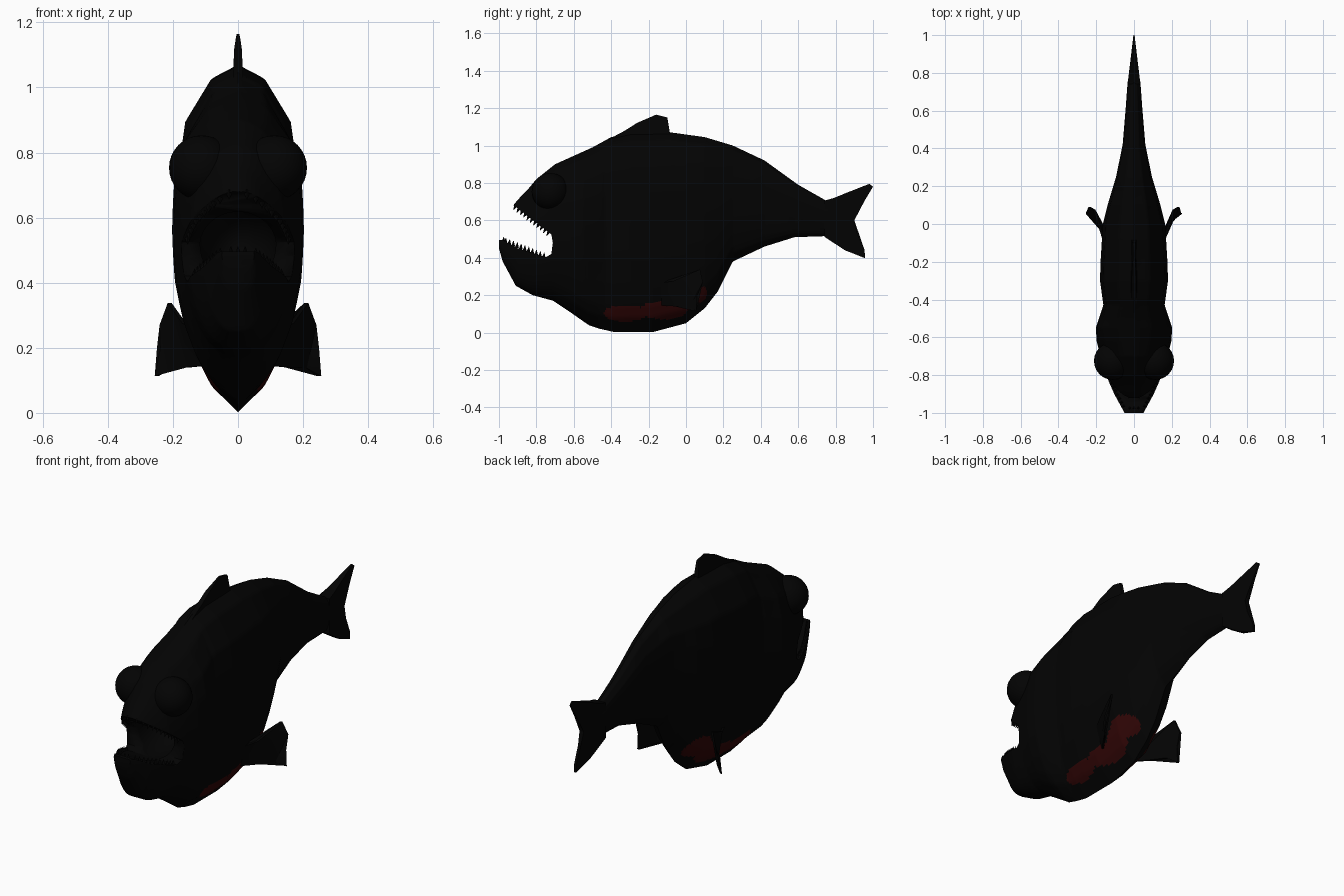
import bpy, bmesh, math
from mathutils import Vector, Matrix

if "Cube" in bpy.data.objects:
    bpy.data.objects.remove(bpy.data.objects["Cube"])


def material(name, rgb):
    m = bpy.data.materials.new(name)
    m.diffuse_color = (*rgb, 1)
    m.use_nodes = True
    m.node_tree.nodes["Principled BSDF"].inputs["Base Color"].default_value = m.diffuse_color
    return m


BLACK = material("charcoal_black", (0.0009, 0.0009, 0.0009))
RED = material("dark_red", (0.028, 0.0015, 0.0015))

# Body profiles along y: top height, bottom height, half width
TOP = [(-1, .52), (-.96, .6), (-.92, .685), (-.89, .72), (-.85, .76), (-.8, .82), (-.7, .9),
       (-.6, .945), (-.5, .99), (-.4, 1.045), (-.3, 1.065), (-.08, 1.07), (.1, 1.045),
       (.25, 1), (.42, .92), (.6, .79), (.75, .705), (.8, .7)]
BOTTOM = [(-1, .45), (-.98, .38), (-.91, .25), (-.82, .2), (-.71, .17), (-.62, .11), (-.52, .04),
          (-.46, .02), (-.38, .002), (-.18, .002), (0, .05), (.1, .13), (.17, .22), (.25, .38),
          (.42, .46), (.58, .51), (.73, .515), (.8, .52)]
WIDTH = [(-1, .05), (-.9, .105), (-.8, .152), (-.7, .178), (-.62, .198), (-.55, .203), (-.43, .162),
         (-.3, .18), (-.2, .177), (0, .165), (.1, .14), (.25, .095), (.42, .06), (.6, .045),
         (.75, .034), (.8, .024)]
# Keeled cross-section: half-width factor by relative height
KEEL = [(0, 0), (.075, .45), (.13, .62), (.24, .81), (.38, .95), (.55, 1), (.72, 1),
        (.84, .9), (.96, .47), (1, 0)]


def lerp(table, v):
    if v <= table[0][0]:
        return table[0][1]
    for (a, p), (b, q) in zip(table, table[1:]):
        if v <= b:
            return p + (q - p) * (v - a) / (b - a)
    return table[-1][1]


def half_width(y, z):
    lo, hi = lerp(BOTTOM, y), lerp(TOP, y)
    t = min(max((z - lo) / (hi - lo), 0), 1)
    power = lerp([(-.85, .36), (-.65, .5)], y) if t < .5 else .5  # boxier chin
    rounded = (4 * t * (1 - t)) ** power
    k = min(max((-.45 - y) / .3, 0), 1)  # rounder towards the head
    return lerp(WIDTH, y) * (k * rounded + (1 - k) * lerp(KEEL, t))


def make(name, bm, angle=40):
    bmesh.ops.recalc_face_normals(bm, faces=bm.faces[:])
    me = bpy.data.meshes.new(name)
    bm.to_mesh(me)
    bm.free()
    ob = bpy.data.objects.new(name, me)
    bpy.context.collection.objects.link(ob)
    me.materials.append(BLACK)
    bpy.ops.object.select_all(action='DESELECT')
    ob.select_set(True)
    bpy.context.view_layer.objects.active = ob
    bpy.ops.object.shade_smooth_by_angle(angle=math.radians(angle))
    return ob


def plate(name, pts, thick):
    """Thin fin from a (y, z) outline; thick(y, z) gives its half thickness."""
    bm = bmesh.new()
    a = [bm.verts.new((thick(y, z), y, z)) for y, z in pts]
    b = [bm.verts.new((-thick(y, z), y, z)) for y, z in pts]
    faces = [bm.faces.new(a), bm.faces.new(b[::-1])]
    for i in range(len(pts)):
        j = (i + 1) % len(pts)
        bm.faces.new((a[i], b[i], b[j], a[j]))
    bmesh.ops.triangulate(bm, faces=faces, ngon_method='EAR_CLIP')
    return make(name, bm)


# Body loft
ROWS, STEPS = 270, 76
bm = bmesh.new()
rings = []
for r in range(ROWS + 1):
    y = -1 + 1.8 * r / ROWS
    lo, hi = lerp(BOTTOM, y), lerp(TOP, y)
    zs = [lo + (hi - lo) * (1 - math.cos(math.pi * k / STEPS)) / 2 for k in range(STEPS + 1)]
    right = [(half_width(y, z), y, z) for z in zs[1:-1]]
    left = [(-x, yy, z) for x, yy, z in reversed(right)]
    ring = [(0, y, lo)] + right + [(0, y, hi)] + left
    rings.append([bm.verts.new(p) for p in ring])
n = len(rings[0])
for p, q in zip(rings, rings[1:]):
    for i in range(n):
        j = (i + 1) % n
        bm.faces.new((p[i], p[j], q[j], q[i]))
bm.faces.new(rings[0][::-1])
bm.faces.new(rings[-1])
body = make("body", bm)


def carve(cutter):
    cutter.hide_render = True
    mod = body.modifiers.new("mouth_cut", 'BOOLEAN')
    mod.operation, mod.solver, mod.object = 'DIFFERENCE', 'EXACT', cutter
    bpy.context.view_layer.objects.active = body
    bpy.ops.object.modifier_apply(modifier=mod.name)
    bpy.data.objects.remove(cutter)


# Open mouth: wedge through the jaws, then a hollow inside
carve(plate("mouth_wedge", [(-.712, .48), (-.72, .42), (-.75, .403), (-.9, .45), (-.98, .495),
                            (-1.1, .5), (-1.1, .7), (-.925, .683), (-.72, .525)],
            lambda y, z: .4))
bm = bmesh.new()
bmesh.ops.create_uvsphere(bm, u_segments=32, v_segments=20, radius=1,
                          matrix=Matrix.Translation((0, -.69, .52)) @ Matrix.Diagonal((.118, .23, .13, 1)))
carve(make("mouth_hollow", bm))

# Red belly patches on both flanks
body.data.materials.clear()
body.data.materials.append(BLACK)
body.data.materials.append(RED)
BLOBS = [(-.325, .103, .115, .045), (-.12, .12, .125, .05), (.03, .21, .083, .058), (-.03, .16, .06, .06)]
for f in body.data.polygons:
    _, y, z = f.center
    inside = any(((y - a) / c) ** 2 + ((z - b) / d) ** 2 < 1 for a, b, c, d in BLOBS)
    f.material_index = int(inside)

# Tail fin (two lobes sharing the centre line) and dorsal fin
tail_thick = [(.74, .034), (.84, .02), (.93, .009), (1, .003)]
plate("tail_fin_upper", [(.74, .6), (.74, .705), (.76, .707), (.86, .748), (.98, .795), (1, .78),
                         (.955, .705), (.91, .66), (.9, .6), (.84, .6)], lambda y, z: lerp(tail_thick, y))
plate("tail_fin_lower", [(.74, .6), (.84, .6), (.9, .6), (.915, .53), (.955, .44), (.957, .398),
                         (.85, .44), (.74, .512)], lambda y, z: lerp(tail_thick, y))
plate("dorsal_fin", [(-.42, 1.03), (-.33, 1.078), (-.26, 1.122), (-.16, 1.165), (-.1, 1.15), (-.08, 1.03)],
      lambda y, z: lerp([(1.03, .016), (1.13, .011), (1.165, .004)], z))

for s, side in ((1, "right"), (-1, "left")):
    # Bulging eye
    bm = bmesh.new()
    bmesh.ops.create_uvsphere(bm, u_segments=24, v_segments=16, radius=.1,
                              matrix=Matrix.Translation((s * .112, -.725, .753)))
    make(side + "_eye", bm)

    # Pectoral fin: a fan swept back and outwards
    bm = bmesh.new()
    outline = [(.13, -.14, .265), (.165, -.07, .275), (.21, .075, .338), (.235, .09, .27),
               (.243, .06, .2), (.25, .055, .113), (.205, .02, .138), (.15, -.06, .14), (.1, -.13, .145)]
    layers = [[bm.verts.new((s * (x + off), y, z)) for x, y, z in outline] for off in (.006, -.006)]
    caps = [bm.faces.new(layers[0]), bm.faces.new(layers[1][::-1])]
    for i in range(len(outline)):
        j = (i + 1) % len(outline)
        bm.faces.new((layers[0][i], layers[1][i], layers[1][j], layers[0][j]))
    bmesh.ops.triangulate(bm, faces=caps, ngon_method='EAR_CLIP')
    make(side + "_pectoral_fin", bm)


def teeth(name, start, end, tip, count):
    """Row of small pointed teeth following the lip on both sides."""
    bm = bmesh.new()
    direction = Vector((0, *tip)).normalized()
    turn = direction.to_track_quat('Z', 'Y').to_matrix().to_4x4()
    for i in range(count):
        u = i / (count - 1)
        y = start[0] + (end[0] - start[0]) * u
        z = start[1] + (end[1] - start[1]) * u
        x = max(half_width(y, z) - .014, .008)
        for s in (1, -1):
            at = Vector((s * x, y, z)) + direction * .006
            bmesh.ops.create_cone(bm, segments=4, radius1=.011, radius2=.001, depth=.03,
                                  cap_ends=True, matrix=Matrix.Translation(at) @ turn)
    return make(name, bm, 20)


teeth("upper_teeth", (-.735, .536), (-.912, .674), (-.5, -.85), 11)
teeth("lower_teeth", (-.76, .406), (-.965, .486), (.1, 1), 11)

# Lower front teeth across the blunt chin
bm = bmesh.new()
for i in range(-1, 2):
    bmesh.ops.create_cone(bm, segments=4, radius1=.011, radius2=.001, depth=.03, cap_ends=True,
                          matrix=Matrix.Translation((i * .022, -.975, .497)))
make("front_teeth", bm, 20)
